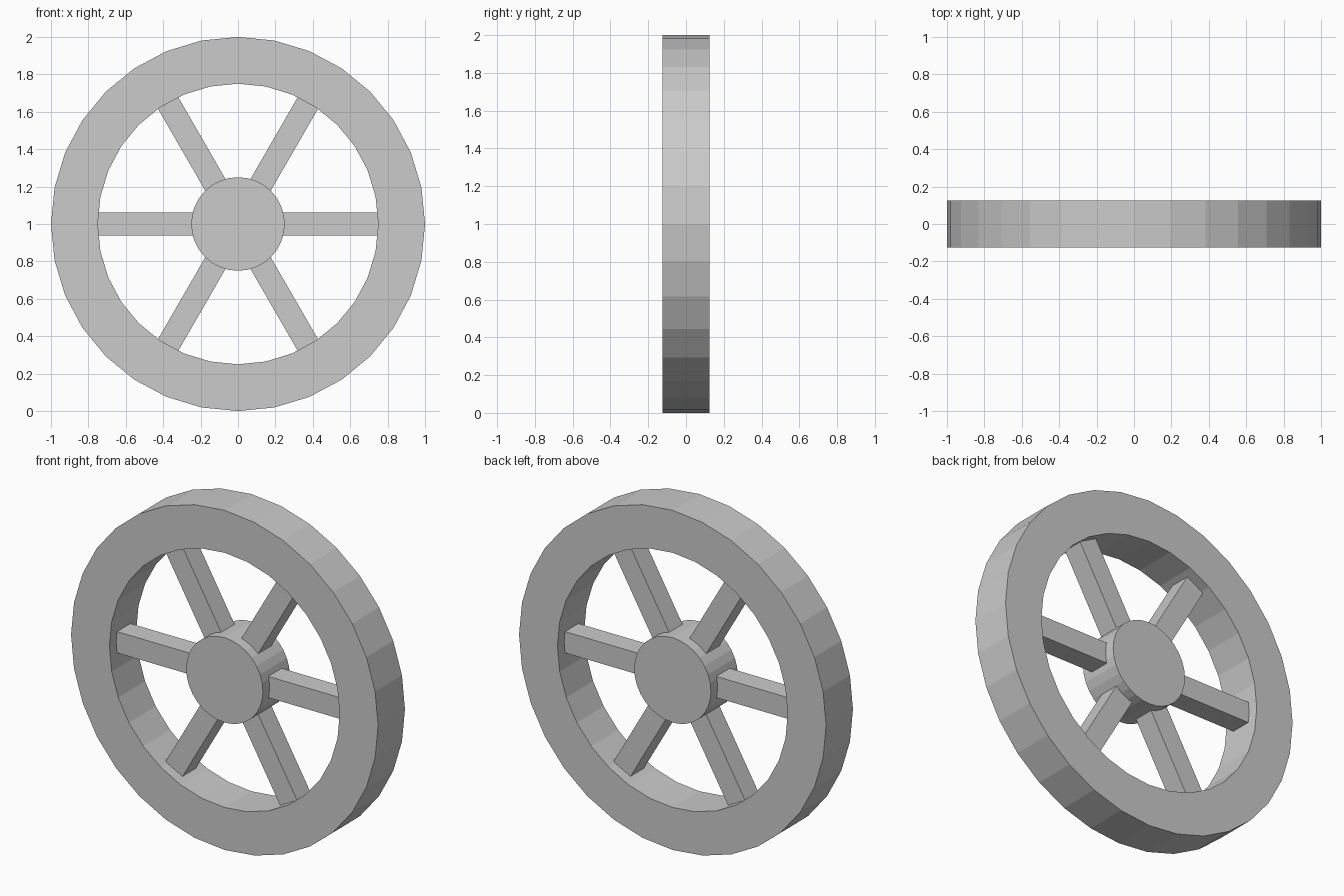
import bpy, bmesh, math
from mathutils import Matrix, Vector

if "Cube" in bpy.data.objects:
    bpy.data.objects.remove(bpy.data.objects["Cube"])

SIDES = 32
HALF = 0.125          # half depth of rim and hub
CENTRE = Vector((0, 0, 1))


def finish(name, bm):
    bmesh.ops.recalc_face_normals(bm, faces=bm.faces[:])
    mesh = bpy.data.meshes.new(name)
    bm.to_mesh(mesh)
    bm.free()
    obj = bpy.data.objects.new(name, mesh)
    obj.location = CENTRE
    bpy.context.collection.objects.link(obj)
    return obj


# Rim: rectangular section spun around the axle
bm = bmesh.new()
section = [(0.75, -HALF), (1.0, -HALF), (1.0, HALF), (0.75, HALF)]
verts = [bm.verts.new((r, y, 0)) for r, y in section]
edges = [bm.edges.new((verts[i], verts[(i + 1) % 4])) for i in range(4)]
bmesh.ops.spin(bm, geom=verts + edges, cent=(0, 0, 0), axis=(0, 1, 0),
               angle=math.tau, steps=SIDES, use_merge=True)
bmesh.ops.remove_doubles(bm, verts=bm.verts[:], dist=1e-4)
finish("rim", bm)

# Hub: solid drum flush with the rim faces
bm = bmesh.new()
bmesh.ops.create_cone(bm, cap_ends=True, segments=SIDES, radius1=0.25,
                      radius2=0.25, depth=2 * HALF,
                      matrix=Matrix.Rotation(math.pi / 2, 4, 'X'))
finish("hub", bm)

# Spokes: six square bars from hub to rim, ends slightly embedded
for i in range(6):
    bm = bmesh.new()
    inner, outer = 0.22, 0.765
    bmesh.ops.create_cube(bm, size=1, matrix=(
        Matrix.Rotation(i * math.pi / 3, 4, 'Y')
        @ Matrix.Translation(((inner + outer) / 2, 0, 0))
        @ Matrix.Diagonal((outer - inner, 0.125, 0.125, 1))))
    finish(f"spoke_{i + 1}", bm)
